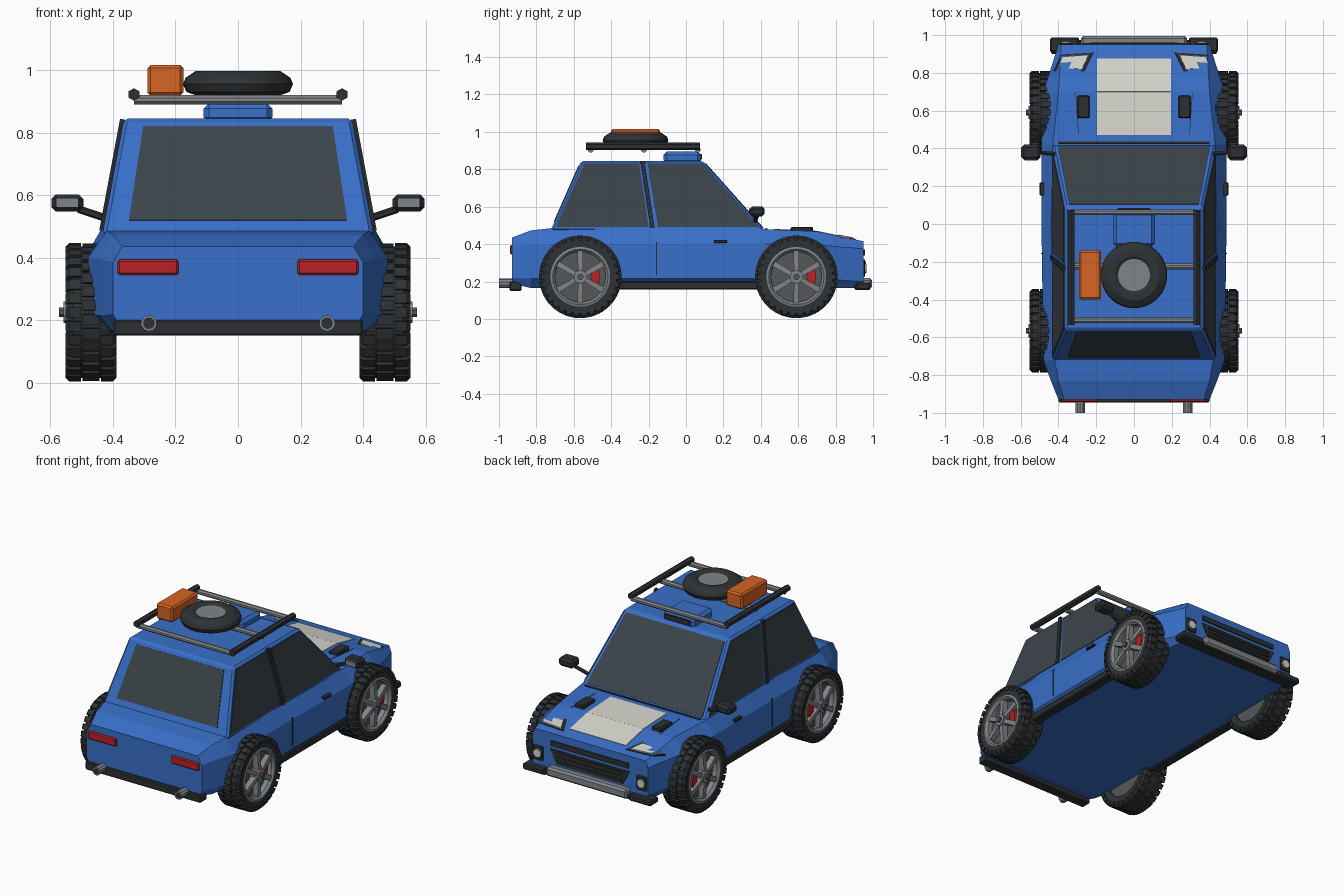
import bpy, bmesh, math
from mathutils import Vector

if "Cube" in bpy.data.objects:
    bpy.data.objects.remove(bpy.data.objects["Cube"])


def material(name, r, g, b):
    m = bpy.data.materials.new(name)
    m.use_nodes = True
    m.diffuse_color = (r, g, b, 1)
    m.node_tree.nodes["Principled BSDF"].inputs["Base Color"].default_value = (r, g, b, 1)
    return m


BLUE = material("blue paint", .04, .16, .58)
GLASS = material("tinted glass", .045, .058, .068)
BLACK = material("black plastic", .025, .028, .032)
RUBBER = material("tyre rubber", .028, .032, .035)
GREY = material("grey metal", .22, .235, .25)
DARK = material("dark metal", .09, .095, .1)
WHITE = material("off white", .68, .68, .62)
RED = material("red", .5, .016, .018)
ORANGE = material("orange", .68, .13, .017)
SIDES = ((1, "left"), (-1, "right"))


def mesh(name, verts, faces, mat, bevel=0):
    bm = bmesh.new()
    vs = [bm.verts.new(v) for v in verts]
    for f in faces:
        bm.faces.new([vs[i] for i in f])
    bmesh.ops.recalc_face_normals(bm, faces=bm.faces)
    me = bpy.data.meshes.new(name)
    bm.to_mesh(me)
    bm.free()
    me.materials.append(mat)
    ob = bpy.data.objects.new(name, me)
    bpy.context.collection.objects.link(ob)
    if bevel:
        mod = ob.modifiers.new("bevel", "BEVEL")
        mod.width, mod.segments = bevel, 1
    return ob


def loft(name, rings, mat, closed=False, bevel=0):
    """Skin equal rings of points; closed joins the last ring to the first."""
    n, k = len(rings[0]), len(rings)
    faces = [(i * n + j, i * n + (j + 1) % n, (i + 1) % k * n + (j + 1) % n, (i + 1) % k * n + j)
             for i in range(k if closed else k - 1) for j in range(n)]
    if not closed:
        faces += [range(n), range((k - 1) * n, k * n)]
    return mesh(name, [p for r in rings for p in r], faces, mat, bevel)


def box(name, x, y, z, mat, bevel=0):
    return loft(name, [[(x[0], y[0], h), (x[1], y[0], h), (x[1], y[1], h), (x[0], y[1], h)]
                       for h in z], mat, bevel=bevel)


def rod(name, a, b, r, mat, n=6):
    a, b = Vector(a), Vector(b)
    q = (b - a).to_track_quat('Z', 'Y')
    ring = [q @ Vector((r * math.cos(t), r * math.sin(t), 0))
            for t in (math.tau * (i + .5) / n for i in range(n))]
    return loft(name, [[c + p for p in ring] for c in (a, b)], mat)


def plate(name, pts, mat, up=.005, down=.004):
    """Thin panel laid on a surface, facing away from the car's middle."""
    pts = [Vector(p) for p in pts]
    nrm = (pts[2] - pts[0]).cross(pts[3] - pts[1]).normalized()
    if nrm.dot(sum(pts, Vector()) / len(pts) - Vector((0, 0, .3))) < 0:
        nrm = -nrm
    return loft(name, [[p - nrm * down for p in pts], [p + nrm * up for p in pts]], mat)


def lathe(name, profile, frame, mat, n=32):
    """Turn a closed (radius, height) profile; frame places the axis."""
    rings = [[frame(r, h, math.tau * i / n) for r, h in profile] for i in range(n)]
    ob = loft(name, rings, mat, closed=True)
    ob.data.shade_smooth()
    ob.data.set_sharp_from_angle(angle=math.radians(25))
    return ob


# Lower body: y, floor half width, floor z, side half width, sill z, waist z, top half width, top z
SECTIONS = [(-.93, .385, .19, .40, .22, .385, .37, .435),
            (-.83, .40, .165, .44, .215, .395, .40, .473),
            (-.72, .42, .165, .48, .215, .40, .42, .485),
            (0, .43, .165, .49, .215, .40, .44, .487),
            (.42, .43, .165, .49, .215, .40, .43, .48),
            (.70, .42, .165, .48, .215, .395, .40, .468),
            (.95, .385, .165, .40, .20, .375, .385, .415)]
rings = []
for y, fw, fz, sw, sz, wz, tw, tz in SECTIONS:
    half = [(fw, fz), (sw, sz), (sw, wz), (tw, tz)]
    rings.append([(x, y, z) for x, z in half] + [(-x, y, z) for x, z in reversed(half)])
loft("lower_body", rings, BLUE)


def on_hood(x, y):
    a, b = (SECTIONS[4], SECTIONS[5]) if y <= .7 else (SECTIONS[5], SECTIONS[6])
    t = (y - a[0]) / (b[0] - a[0])
    sw, wz, tw, tz = (a[i] + (b[i] - a[i]) * t for i in (3, 5, 6, 7))
    over = max(0, (abs(x) - tw) / (sw - tw))
    return (x, y, tz + (wz - tz) * over)


# Cabin
LOW, HIGH = (.435, -.725, .425, .47), (.365, -.56, .09, .845)


def cab(u, end, v):
    """Point on the cabin: u across, end 1 rear or 2 windscreen, v up."""
    w, y, z = (LOW[i] + (HIGH[i] - LOW[i]) * v for i in (0, end, 3))
    return (u * w, y, z)


def cab_side(s, y, z):
    t = (z - LOW[3]) / (HIGH[3] - LOW[3])
    return (s * (LOW[0] + (HIGH[0] - LOW[0]) * t), y, z)


loft("cabin", [[(-w, a, z), (w, a, z), (w, b, z), (-w, b, z)] for w, a, b, z in (LOW, HIGH)],
     BLUE, bevel=.012)
for name, end, u, lo, hi in (("windscreen", 2, .93, .04, .96), ("rear_window", 1, .82, .13, .93)):
    plate(name, [cab(-u, end, lo), cab(u, end, lo), cab(u, end, hi), cab(-u, end, hi)], GLASS, .004)
PANES = {"rear_side_window": [(-.695, .492), (-.20, .492), (-.25, .828), (-.545, .828)],
         "front_side_window": [(-.15, .492), (.385, .492), (.085, .828), (-.205, .828)]}
PILLAR = [(-.19, .485), (-.168, .485), (-.222, .842), (-.244, .842)]
for s, side in SIDES:
    for name, pts in PANES.items():
        plate(f"{side}_{name}", [cab_side(s, *p) for p in pts], GLASS, .004)
    plate(f"{side}_pillar_strip", [cab_side(s, *p) for p in PILLAR], BLACK, .012)

# Hood details
for i, (a, b) in enumerate(((.47, .70), (.70, .875))):
    plate(f"hood_panel_{i + 1}", [on_hood(x, y) for x, y in
          ((-.195, a), (.195, a), (.195, b), (-.195, b))], WHITE, .003)
rod("wiper_strip", (-.40, .43, .48), (.40, .43, .48), .007, BLACK)
LENS = [(.24, .895), (.375, .885), (.405, .825), (.275, .82)]
FRAME = [(.215, .907), (.385, .897), (.425, .81), (.265, .808)]
for s, side in SIDES:
    box(f"{side}_hood_vent", sorted((s * .235, s * .30)), (.56, .68), (.46, .492), BLACK, .006)
    plate(f"{side}_headlight_frame", [on_hood(s * x, y) for x, y in FRAME], BLACK, .004)
    plate(f"{side}_headlight", [on_hood(s * x, y) for x, y in LENS], WHITE, .008)
    plate(f"{side}_hood_seam", [on_hood(s * x, y) for x, y in
          ((.292, .48), (.296, .48), (.311, .70), (.307, .70))], BLACK, .002)

# Nose: grille, fog lamps, splitter and bar
box("upper_grille", (-.27, .27), (.94, .957), (.338, .37), BLACK)
plate("lower_grille", [(-.23, .95, .23), (.23, .95, .23), (.275, .95, .318), (-.275, .95, .318)], BLACK, .006)
for z in (.25, .275, .30):
    box("grille_slat", (-.23, .23), (.95, .962), (z - .006, z + .006), BLACK)
box("front_splitter", (-.44, .44), (.90, .975), (.155, .185), BLACK, .006)
box("front_bar", (-.28, .28), (.93, .995), (.16, .218), GREY, .012)
for s, side in SIDES:
    box(f"{side}_splitter_end", sorted((s * .29, s * .445)), (.91, .987), (.155, .195), BLACK, .008)
    box(f"{side}_fog_housing", sorted((s * .325, s * .395)), (.93, .958), (.225, .315), BLACK, .005)
    rod(f"{side}_fog_lamp", (s * .36, .95, .27), (s * .36, .966, .27), .027, WHITE, 8)

# Rear: bumper, lamps and exhausts
box("rear_bumper", (-.40, .40), (-.945, -.88), (.15, .20), BLACK, .006)
for s, side in SIDES:
    box(f"{side}_tail_lamp", sorted((s * .19, s * .385)), (-.942, -.92), (.345, .394), RED, .006)
    rod(f"{side}_exhaust", (s * .285, -.88, .19), (s * .285, -1, .19), .026, GREY, 10)
    rod(f"{side}_exhaust_bore", (s * .285, -.99, .19), (s * .285, -1.001, .19), .019, BLACK, 10)

# Sides: sills, doors and mirrors
for s, side in SIDES:
    box(f"{side}_sill", sorted((s * .42, s * .485)), (-.40, .43), (.157, .20), BLACK, .006)
    box(f"{side}_door_seam", sorted((s * .47, s * .4915)), (-.16, -.154), (.235, .41), BLACK)
    box(f"{side}_door_handle", sorted((s * .46, s * .499)), (.15, .22), (.405, .422), BLACK, .004)
    rod(f"{side}_mirror_arm", (s * .42, .37, .525), (s * .51, .38, .555), .012, BLACK)
    box(f"{side}_mirror", sorted((s * .495, s * .597)), (.34, .42), (.548, .602), BLACK, .014)
    plate(f"{side}_mirror_glass", [(s * x, .34, z) for x, z in
          ((.512, .56), (.58, .56), (.58, .59), (.512, .59))], GREY, .004)

# Road wheels
TYRE = [(.15, .40), (.195, .395), (.21, .41), (.21, .53), (.195, .545), (.158, .545), (.15, .53)]
RIM = [(.135, .48), (.16, .48), (.16, .546), (.148, .55), (.135, .535)]
for s, side in SIDES:
    for yc, end in ((-.565, "rear"), (.59, "front")):
        def spot(r, h, t, s=s, yc=yc):
            return (s * h, yc + r * math.cos(t), .225 + r * math.sin(t))

        tag = f"{side}_{end}"
        lathe(f"{tag}_tyre", TYRE, spot, RUBBER)
        lathe(f"{tag}_rim", RIM, spot, GREY)
        rod(f"{tag}_wheel_back", spot(0, .41, 0), spot(0, .505, 0), .152, DARK, 32)
        rod(f"{tag}_hub", spot(0, .50, 0), spot(0, .558, 0), .036, GREY, 12)
        rod(f"{tag}_hub_cap", spot(0, .55, 0), spot(0, .572, 0), .017, DARK, 8)
        # Six tapering spokes
        for k in range(6):
            t = math.tau * (k + .5) / 6
            loft(f"{tag}_spoke", [[spot(r, h, t + d) for h, d in
                 ((.51, -w / r), (.51, w / r), (o, w / r), (o, -w / r))]
                 for r, w, o in ((.025, .013, .55), (.15, .016, .54))], GREY)
        loft(f"{tag}_brake_caliper", [[spot(r, h, t) for r, h in
             ((.06, .50), (.105, .50), (.105, .53), (.06, .53))] for t in (-.45, -.15, .15, .45)], RED)
        # Staggered tread blocks that wrap onto the sidewalls
        for k in range(30):
            for j, (h0, h1, c0, c1) in enumerate(((.388, .438, .012, 0), (.443, .497, 0, 0), (.502, .552, 0, .012))):
                t = math.tau * (k + .5 * (j % 2)) / 30
                loft(f"{tag}_tread", [[spot(r, h, t + d) for r, h in
                     ((.19, h0), (.221 - c0, h0), (.221, h0 + c0), (.221, h1 - c1), (.221 - c1, h1), (.19, h1))]
                     for d in (-.075, .075)], RUBBER)

# Roof scoop and rack
box("roof_scoop", (-.11, .11), (-.12, .08), (.83, .895), BLUE, .018)
box("scoop_mouth", (-.085, .085), (.07, .086), (.852, .882), BLACK)
for s, side in SIDES:
    rod(f"{side}_rack_rail", (s * .333, -.535, .922), (s * .333, .075, .922), .02, BLACK)
for y in (-.51, -.225, .062):
    rod("rack_crossbar", (-.333, y, .905), (.333, y, .905), .016, GREY, 8)

# Rack load: spare wheel and box
SPARE = [(.08, .93), (.13, .918), (.165, .93), (.176, .955), (.168, .975), (.135, .997), (.10, .997), (.08, .985)]
lathe("spare_tyre", SPARE, lambda r, h, t: (r * math.cos(t), -.27 + r * math.sin(t), h), RUBBER)
rod("spare_rim", (0, -.27, .925), (0, -.27, .988), .085, GREY, 24)
box("orange_box", (-.29, -.175), (-.40, -.14), (.918, 1.016), ORANGE, .01)
